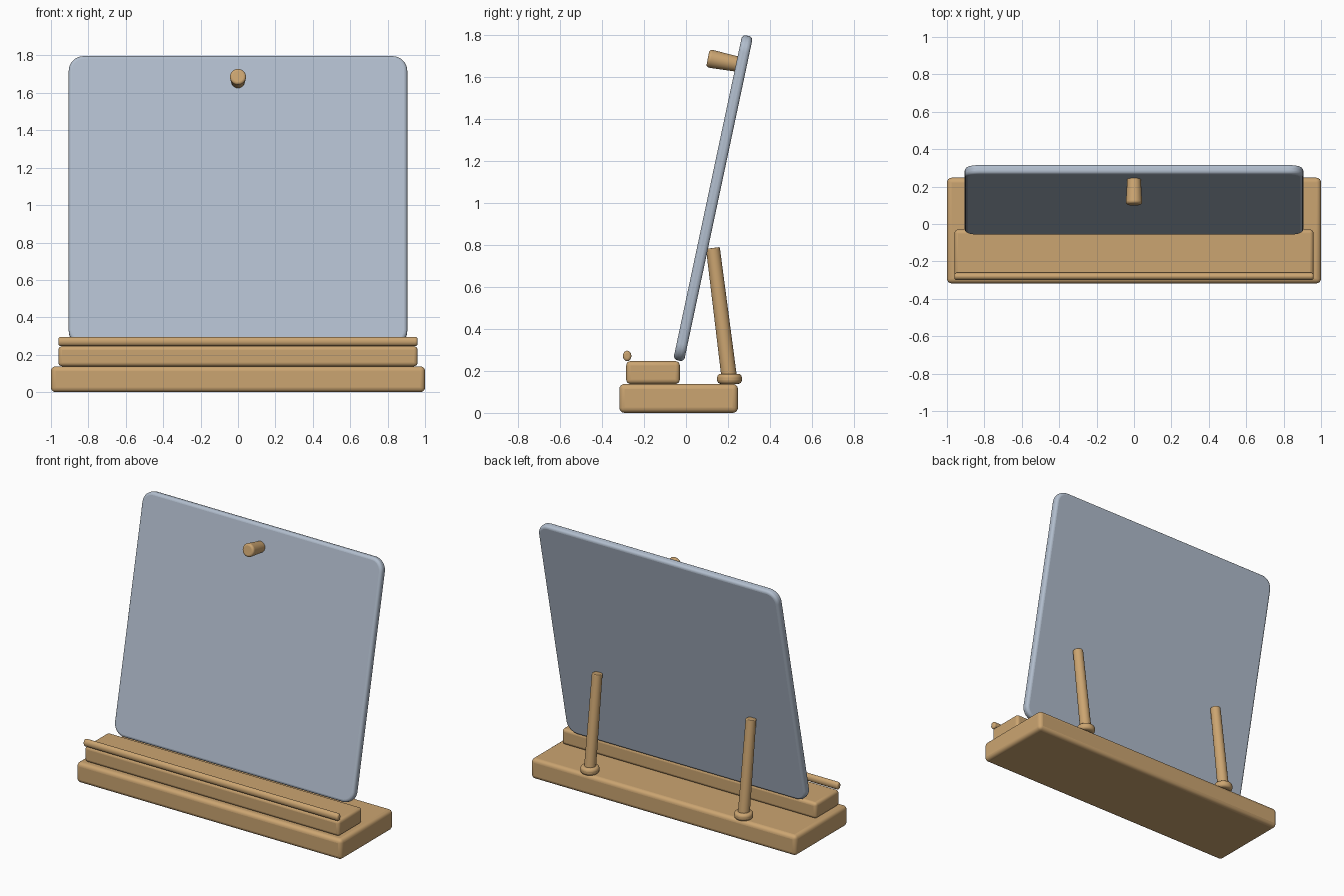
import bpy, bmesh, math
from mathutils import Vector

cube = bpy.data.objects.get("Cube")
if cube:
    bpy.data.objects.remove(cube, do_unlink=True)


def material(name, colour):
    m = bpy.data.materials.new(name)
    m.use_nodes = True
    m.diffuse_color = (*colour, 1)
    m.node_tree.nodes["Principled BSDF"].inputs["Base Color"].default_value = (*colour, 1)
    return m


wood = material("warm wood", (0.6, 0.375, 0.165))
slate = material("pale blue grey", (0.44, 0.51, 0.61))


def finish(name, bm, mat, bevel):
    """Turn a bmesh into a smooth object with rounded sharp edges."""
    mesh = bpy.data.meshes.new(name)
    bm.to_mesh(mesh)
    bm.free()
    ob = bpy.data.objects.new(name, mesh)
    bpy.context.collection.objects.link(ob)
    mesh.materials.append(mat)
    mod = ob.modifiers.new("rounded edges", "BEVEL")
    mod.width, mod.segments = bevel, 4
    mod.limit_method, mod.angle_limit = "ANGLE", math.radians(40)
    bpy.ops.object.select_all(action="DESELECT")
    ob.select_set(True)
    bpy.context.view_layer.objects.active = ob
    bpy.ops.object.shade_smooth_by_angle(angle=math.radians(35))
    return ob


def box(name, size, centre, mat, bevel, corner=0):
    """Box, optionally with its front outline corners rounded."""
    bm = bmesh.new()
    bmesh.ops.create_cube(bm, size=1)
    bmesh.ops.scale(bm, vec=size, verts=bm.verts)
    if corner:
        edges = [e for e in bm.edges if abs(e.verts[0].co.y - e.verts[1].co.y) > size[1] / 2]
        bmesh.ops.bevel(bm, geom=edges, offset=corner, segments=8, profile=0.5, affect="EDGES")
    ob = finish(name, bm, mat, bevel)
    ob.location = centre
    return ob


def rod(name, start, end, r1, r2, bevel):
    """Round bar running between two points."""
    start, end = Vector(start), Vector(end)
    axis = end - start
    bm = bmesh.new()
    bmesh.ops.create_cone(bm, cap_ends=True, segments=32, radius1=r1, radius2=r2, depth=axis.length)
    ob = finish(name, bm, wood, bevel)
    ob.location = (start + end) / 2
    ob.rotation_euler = axis.to_track_quat("Z", "Y").to_euler()
    return ob


# Stepped base with a front lip
box("base", (2, 0.565, 0.138), (0, -0.035, 0.069), wood, 0.025)
box("ledge", (1.92, 0.255, 0.108), (0, -0.157, 0.192), wood, 0.02)
lip = rod("front_lip", (-0.96, -0.28, 0.271), (0.96, -0.28, 0.271), 0.025, 0.025, 0.012)
for v in lip.data.vertices:
    v.co.y *= 0.8 if abs((lip.rotation_euler.to_matrix() @ Vector((0, 1, 0))).y) > 0.5 else 1
    v.co.x *= 0.8 if abs((lip.rotation_euler.to_matrix() @ Vector((1, 0, 0))).y) > 0.5 else 1

# Leaning panel
tilt = math.radians(-12)
panel = box("panel", (1.81, 0.052, 1.58), (0, 0.129, 1.022), slate, 0.018, corner=0.08)
panel.rotation_euler.x = tilt

# Peg standing square to the panel, wider at its tip
rod("peg", (0, 0.25, 1.659), (0, 0.104, 1.688), 0.036, 0.044, 0.014)

# Rear props with foot collars
for side, x in (("left", 0.58), ("right", -0.58)):
    rod(side + "_prop", (x, 0.208, 0.15), (x, 0.128, 0.785), 0.037, 0.033, 0.005)
    rod(side + "_collar", (x, 0.207, 0.138), (x, 0.207, 0.186), 0.059, 0.059, 0.018)
